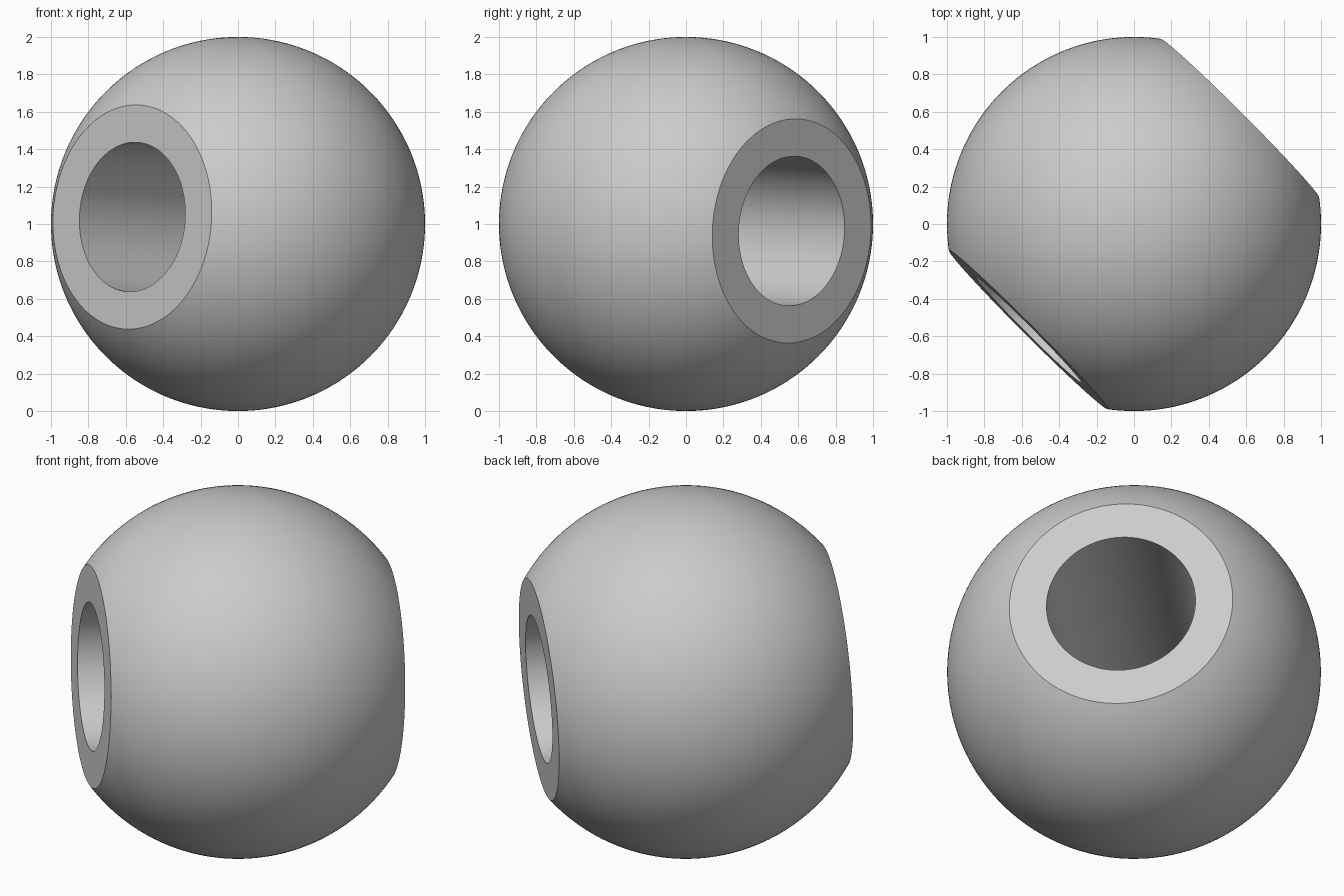
import bpy, math
from mathutils import Vector

cube = bpy.data.objects.get("Cube")
if cube:
    bpy.data.objects.remove(cube, do_unlink=True)

BALL_R, FLAT_R, BORE_R = 1.0, 0.6, 0.4
FLAT_H = math.sqrt(BALL_R ** 2 - FLAT_R ** 2)
ARC_STEPS, SIDES = 72, 160

# Bore axis: diagonal in plan, tipped slightly upward at the front
axis = Vector((-1, -1, 0.066)).normalized()

# Half section of the bored ball: bore wall, flat, round outside, flat
limit = math.asin(FLAT_H / BALL_R)
angles = [limit - 2 * limit * i / ARC_STEPS for i in range(ARC_STEPS + 1)]
profile = [(BORE_R, -FLAT_H), (BORE_R, FLAT_H)]
profile += [(BALL_R * math.cos(a), BALL_R * math.sin(a)) for a in angles]

# Turn the closed section around the bore axis
n = len(profile)
verts, faces = [], []
for s in range(SIDES):
    t = math.tau * s / SIDES
    verts += [(r * math.cos(t), r * math.sin(t), h) for r, h in profile]
    e = (s + 1) % SIDES
    for i in range(n):
        j = (i + 1) % n
        faces.append((s * n + j, s * n + i, e * n + i, e * n + j))

mesh = bpy.data.meshes.new("bored_ball")
mesh.from_pydata(verts, [], faces)
mesh.update()
ball = bpy.data.objects.new("bored_ball", mesh)
bpy.context.collection.objects.link(ball)

# Orient the bore and stand the ball on the ground
mesh.transform(axis.to_track_quat("Z", "Y").to_matrix().to_4x4())
ball.location.z = BALL_R

# Plain grey
color = (0.6, 0.6, 0.6, 1)
grey = bpy.data.materials.new("plain_grey")
grey.use_nodes = True
grey.diffuse_color = color
grey.node_tree.nodes["Principled BSDF"].inputs["Base Color"].default_value = color
mesh.materials.append(grey)

# Smooth curves with sharp rims
bpy.ops.object.select_all(action="DESELECT")
ball.select_set(True)
bpy.context.view_layer.objects.active = ball
bpy.ops.object.shade_smooth_by_angle(angle=math.radians(30))
